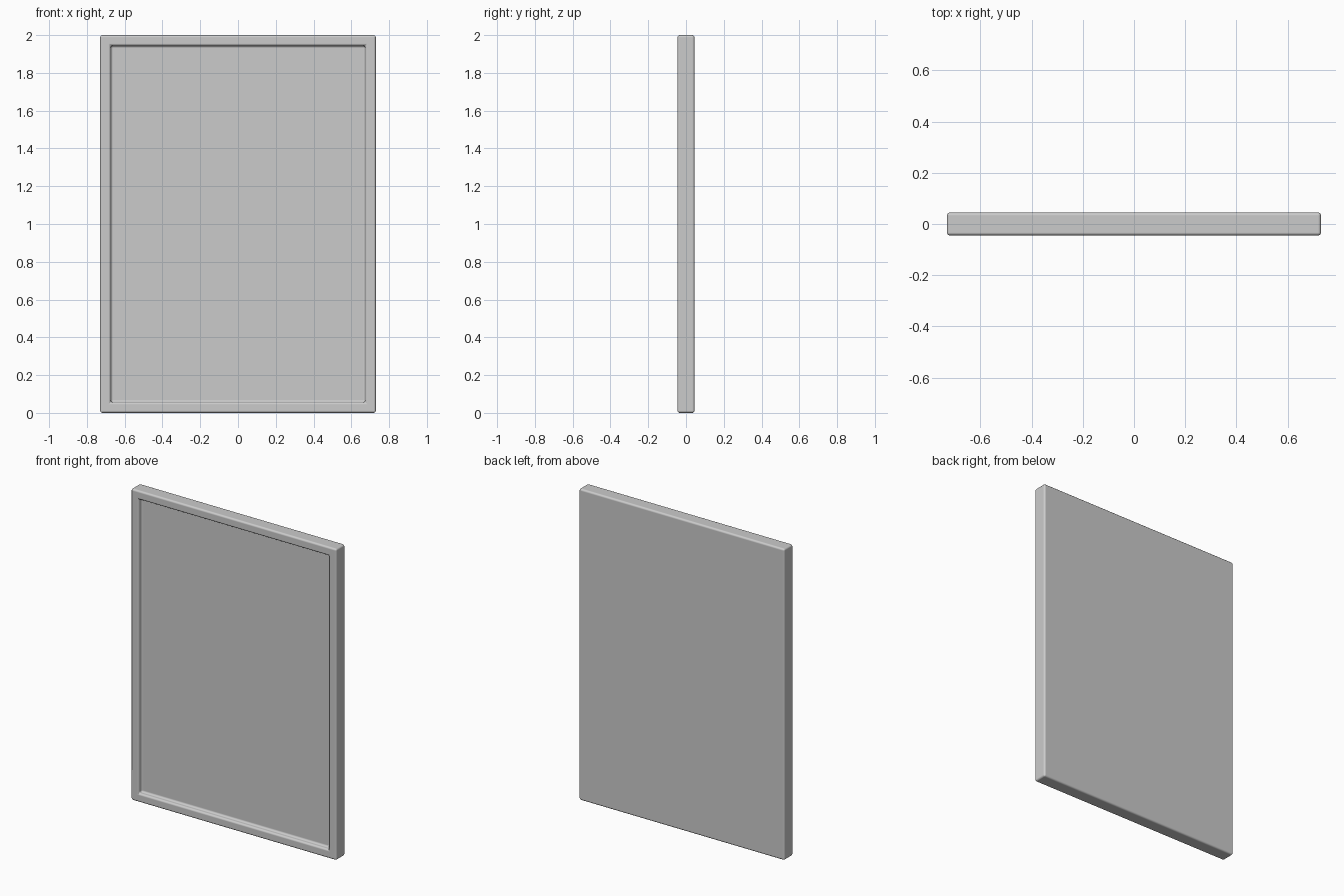
import bpy
import bmesh
from mathutils import Vector

WIDTH, DEPTH, HEIGHT = 1.46, 0.09, 2.0
BORDER, RECESS, ROUND = 0.08, 0.03, 0.012

old = bpy.data.objects.get("Cube")
if old:
    bpy.data.objects.remove(old, do_unlink=True)

# Plain grey
grey = bpy.data.materials.new("plain_grey")
grey.use_nodes = True
colour = (0.6, 0.6, 0.6, 1)
grey.diffuse_color = colour
grey.node_tree.nodes["Principled BSDF"].inputs["Base Color"].default_value = colour

# Slab standing on the ground
bm = bmesh.new()
bmesh.ops.create_cube(bm, size=1)
bmesh.ops.scale(bm, vec=(WIDTH, DEPTH, HEIGHT), verts=bm.verts)
bmesh.ops.translate(bm, vec=(0, 0, HEIGHT / 2), verts=bm.verts)

# Raised border around a sunken front panel
bm.normal_update()
front = min(bm.faces, key=lambda f: f.calc_center_median().y)
bmesh.ops.inset_region(bm, faces=[front], thickness=BORDER)
walls = bmesh.ops.extrude_discrete_faces(bm, faces=[front])
panel = walls["faces"][0]
bmesh.ops.translate(bm, vec=Vector((0, RECESS, 0)), verts=panel.verts)
bmesh.ops.recalc_face_normals(bm, faces=bm.faces)

mesh = bpy.data.meshes.new("framed_panel")
bm.to_mesh(mesh)
bm.free()
mesh.materials.append(grey)
framed_panel = bpy.data.objects.new("framed_panel", mesh)
bpy.context.collection.objects.link(framed_panel)

# Soft rounded edges
bevel = framed_panel.modifiers.new("soft_edges", "BEVEL")
bevel.width = ROUND
bevel.segments = 3
bevel.limit_method = "ANGLE"
bevel.harden_normals = True

bpy.context.view_layer.objects.active = framed_panel
framed_panel.select_set(True)
bpy.ops.object.shade_smooth()
